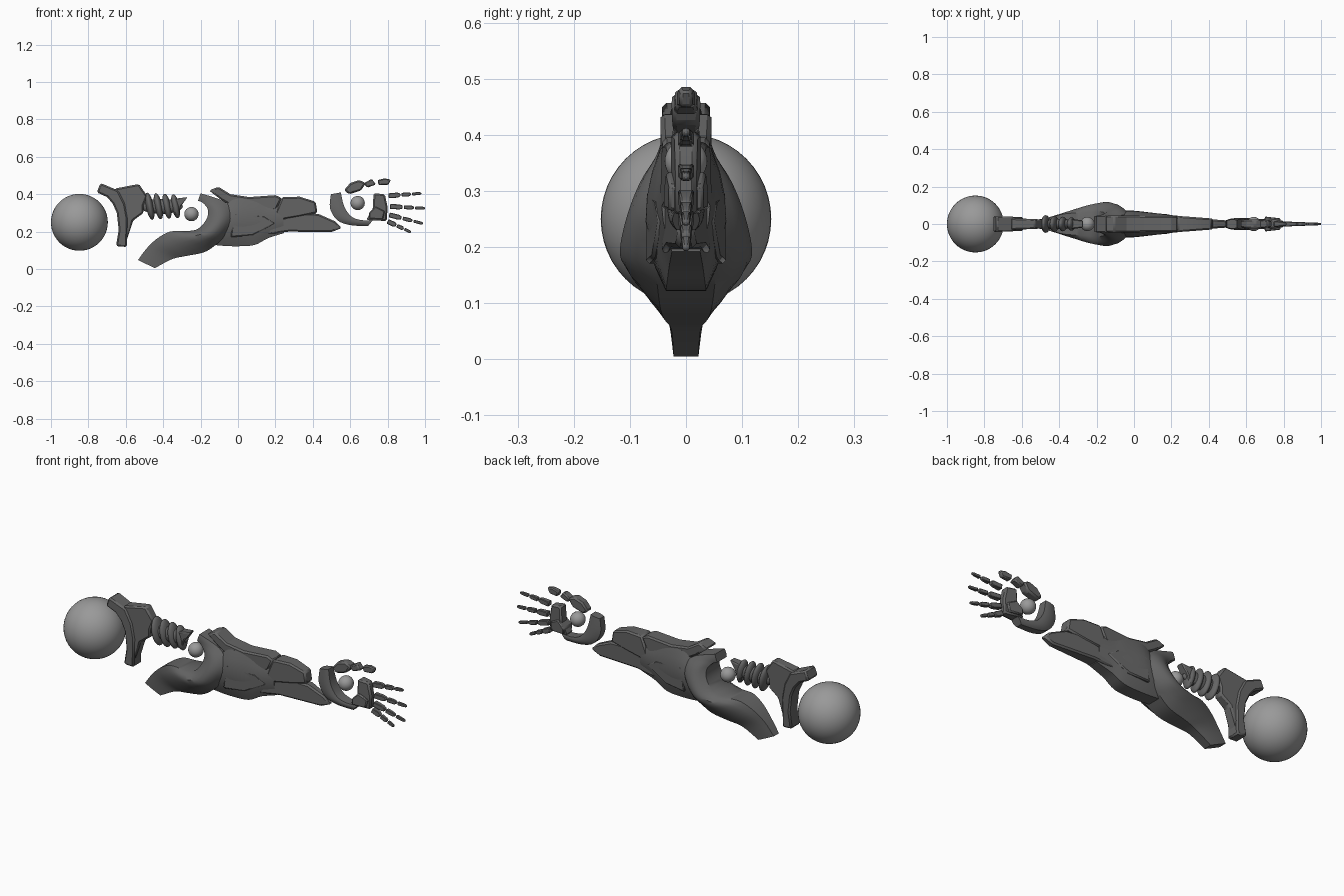
import bpy, bmesh, math
from mathutils import Vector

if "Cube" in bpy.data.objects:
    bpy.data.objects.remove(bpy.data.objects["Cube"])


def material(name, v):
    m = bpy.data.materials.new(name)
    m.diffuse_color = (v, v, v, 1)
    m.use_nodes = True
    m.node_tree.nodes["Principled BSDF"].inputs["Base Color"].default_value = m.diffuse_color
    return m


DARK = material("dark_grey_armour", 0.13)
LIGHT = material("light_grey_joint", 0.32)


def finish(ob, mat, angle=35):
    ob.data.materials.append(mat)
    bpy.ops.object.select_all(action='DESELECT')
    ob.select_set(True)
    bpy.context.view_layer.objects.active = ob
    bpy.ops.object.shade_smooth_by_angle(angle=math.radians(angle))
    return ob


def from_bmesh(name, bm, mat, angle=35):
    bmesh.ops.recalc_face_normals(bm, faces=bm.faces)
    me = bpy.data.meshes.new(name)
    bm.to_mesh(me)
    bm.free()
    ob = bpy.data.objects.new(name, me)
    bpy.context.collection.objects.link(ob)
    return finish(ob, mat, angle)


def plate(name, pts, w_left, w_right, bevel=0.008):
    """Side outline given thickness that tapers evenly along x."""
    x0, x1 = min(p[0] for p in pts), max(p[0] for p in pts)
    bm = bmesh.new()
    sides = []
    for s in (-1, 1):
        sides.append([bm.verts.new((x, s * (w_left + (w_right - w_left) * (x - x0) / (x1 - x0)), z))
                      for x, z in pts])
    bm.faces.new(sides[0])
    bm.faces.new(sides[1][::-1])
    n = len(pts)
    for i in range(n):
        j = (i + 1) % n
        bm.faces.new((sides[0][i], sides[1][i], sides[1][j], sides[0][j]))
    ob = from_bmesh(name, bm, DARK, 20)
    mod = ob.modifiers.new("edge_chamfer", 'BEVEL')
    mod.width = bevel
    mod.segments = 1
    mod.limit_method = 'ANGLE'
    mod.angle_limit = math.radians(35)
    return ob


def spline(rows, steps):
    """Smooth curve through rows of numbers."""
    out = []
    n = len(rows)
    for i in range(n - 1):
        p = [rows[max(0, min(n - 1, k))] for k in (i - 1, i, i + 1, i + 2)]
        for s in range(steps):
            t = s / steps
            out.append([0.5 * (2 * b + (c - a) * t + (2 * a - 5 * b + 4 * c - d) * t * t
                               + (3 * b - a - 3 * c + d) * t ** 3) for a, b, c, d in zip(*p)])
    out.append(list(rows[-1]))
    return out


def shell(name, rows, steps=4):
    """Rows: edge A x z, edge B x z, half widths at A, middle, B."""
    bm = bmesh.new()
    rings = []
    for ax, az, bx, bz, wa, wm, wb in spline(rows, steps):
        half = []
        for k in range(7):
            t = k / 6
            w = wa * (1 - t) + wb * t + (wm - (wa + wb) / 2) * 4 * t * (1 - t)
            half.append((ax + (bx - ax) * t, w, az + (bz - az) * t))
        ring = half + [(x, -y, z) for x, y, z in reversed(half)]
        rings.append([bm.verts.new(c) for c in ring])
    for r, q in zip(rings, rings[1:]):
        for i in range(len(r)):
            j = (i + 1) % len(r)
            bm.faces.new((r[i], r[j], q[j], q[i]))
    bm.faces.new(rings[0])
    bm.faces.new(rings[-1])
    return from_bmesh(name, bm, DARK)


def ball(name, loc, scale, mat, tilt=0, seg=32):
    bpy.ops.mesh.primitive_uv_sphere_add(segments=seg, ring_count=seg // 2, radius=1,
                                         location=loc, rotation=(0, tilt, 0))
    ob = bpy.context.object
    ob.name = name
    ob.scale = scale
    return finish(ob, mat, 60)


# Ball joints
ball("shoulder_ball", (-0.848, 0, 0.25), (0.152,) * 3, LIGHT, seg=48)
ball("elbow_ball", (-0.249, 0, 0.294), (0.038,) * 3, LIGHT)
ball("wrist_ball", (0.64, 0, 0.353), (0.038,) * 3, LIGHT)

# Shoulder bracket and the plate behind it
plate("shoulder_bracket", [(-.735, .46), (-.64, .42), (-.605, .35), (-.59, .27), (-.594, .118),
                           (-.652, .123), (-.638, .21), (-.648, .30), (-.67, .35), (-.70, .385),
                           (-.755, .41)], .044, .036)
plate("upper_arm_plate", [(-.66, .43), (-.53, .455), (-.485, .39), (-.505, .34), (-.505, .30),
                          (-.56, .26), (-.60, .14), (-.62, .30)], .032, .024)

# Ribbed upper arm
for i in range(4):
    ball("upper_arm_rib_%d" % (i + 1), (-.472 + .046 * i, 0, .336),
         (.021, .047 - .004 * i, .074 - .003 * i), DARK, -0.2)
ball("upper_arm_core", (-.41, 0, .335), (.115, .028, .04), DARK)
plate("upper_arm_end", [(-.345, .375), (-.27, .385), (-.305, .335), (-.318, .285), (-.345, .29)],
      .027, .02, .005)

# Flared elbow guard sweeping into the rear spur
shell("elbow_guard", [
    (-.535, .048, -.444, .005, .022, .024, .022),
    (-.487, .112, -.353, .053, .028, .034, .026),
    (-.430, .165, -.278, .070, .042, .058, .038),
    (-.364, .200, -.187, .088, .055, .085, .045),
    (-.294, .203, -.128, .122, .060, .106, .050),
    (-.220, .212, -.075, .172, .065, .118, .055),
    (-.171, .262, -.034, .250, .065, .105, .060),
    (-.160, .315, -.037, .315, .055, .082, .055),
    (-.187, .353, -.080, .365, .045, .055, .045),
    (-.214, .365, -.200, .405, .040, .043, .040)])

# Forearm
shell("forearm_body", [
    (-.12, .28, -.12, .128, .04, .060, .035),
    (-.03, .37, -.03, .122, .045, .072, .036),
    (.08, .37, .085, .128, .042, .062, .035),
    (.16, .35, .16, .165, .036, .052, .030),
    (.24, .35, .245, .192, .030, .043, .025)])
plate("forearm_top_plate", [(-.155, .42), (-.105, .44), (-.04, .40), (.06, .385), (.20, .395),
                            (.235, .38), (.205, .32), (.16, .30), (-.03, .335), (-.09, .37)],
      .046, .042)
plate("forearm_outer_plate", [(.235, .385), (.33, .387), (.415, .36), (.425, .30), (.33, .28),
                              (.21, .26), (.20, .30)], .046, .029)
plate("forearm_lower_plate", [(.20, .26), (.33, .30), (.43, .295), (.52, .255), (.555, .22),
                              (.50, .198), (.27, .20), (.15, .185)], .044, .015)
plate("forearm_side_panel", [(-.02, .30), (.14, .285), (.20, .245), (.08, .18), (-.04, .17)],
      .072, .050, .006)

# Cupped wrist guard
shell("wrist_guard", [
    (.550, .410, .497, .400, .020, .024, .018),
    (.567, .337, .492, .326, .026, .030, .020),
    (.604, .283, .530, .262, .028, .033, .022),
    (.658, .262, .600, .235, .026, .030, .020),
    (.722, .262, .695, .230, .020, .024, .016)])

# Thumb
plate("thumb_base", [(.567, .422), (.60, .46), (.647, .476), (.684, .46), (.658, .42),
                     (.594, .40)], .022, .026)
plate("thumb_middle", [(.672, .458), (.715, .483), (.738, .452), (.69, .435)], .022, .018, .006)
plate("thumb_tip", [(.746, .476), (.785, .485), (.817, .478), (.803, .45), (.752, .448)],
      .017, .010, .005)

# Palm
plate("palm", [(.725, .406), (.785, .40), (.80, .33), (.795, .257), (.685, .262), (.72, .32)],
      .032, .018)
plate("palm_pad", [(.70, .30), (.735, .335), (.785, .31), (.775, .265), (.70, .268)],
      .040, .030, .005)


def finger(name, start, end):
    """Three tapered segments with gaps between them."""
    a, b = Vector(start), Vector(end)
    d = b - a
    n = Vector((-d.y, d.x)).normalized()
    for i, (t0, t1) in enumerate(((0, .36), (.40, .68), (.72, 1))):
        h0, h1 = .017 - .009 * t0, .017 - .009 * t1
        p, q = a + d * t0, a + d * t1
        m = p.lerp(q, .75)
        pts = [p - n * h0 * .75, m - n * h1, q - n * h1 * .6,
               q + n * h1 * .6, m + n * h1, p + n * h0 * .75]
        plate("%s_segment_%d" % (name, i + 1), [tuple(c) for c in pts],
              h0 * .85, h1 * .7, .003)


# Fingers
finger("index_finger", (.805, .392), (.98, .405))
finger("middle_finger", (.812, .335), (1.0, .325))
finger("ring_finger", (.808, .290), (.99, .243))
finger("little_finger", (.800, .255), (.925, .197))
